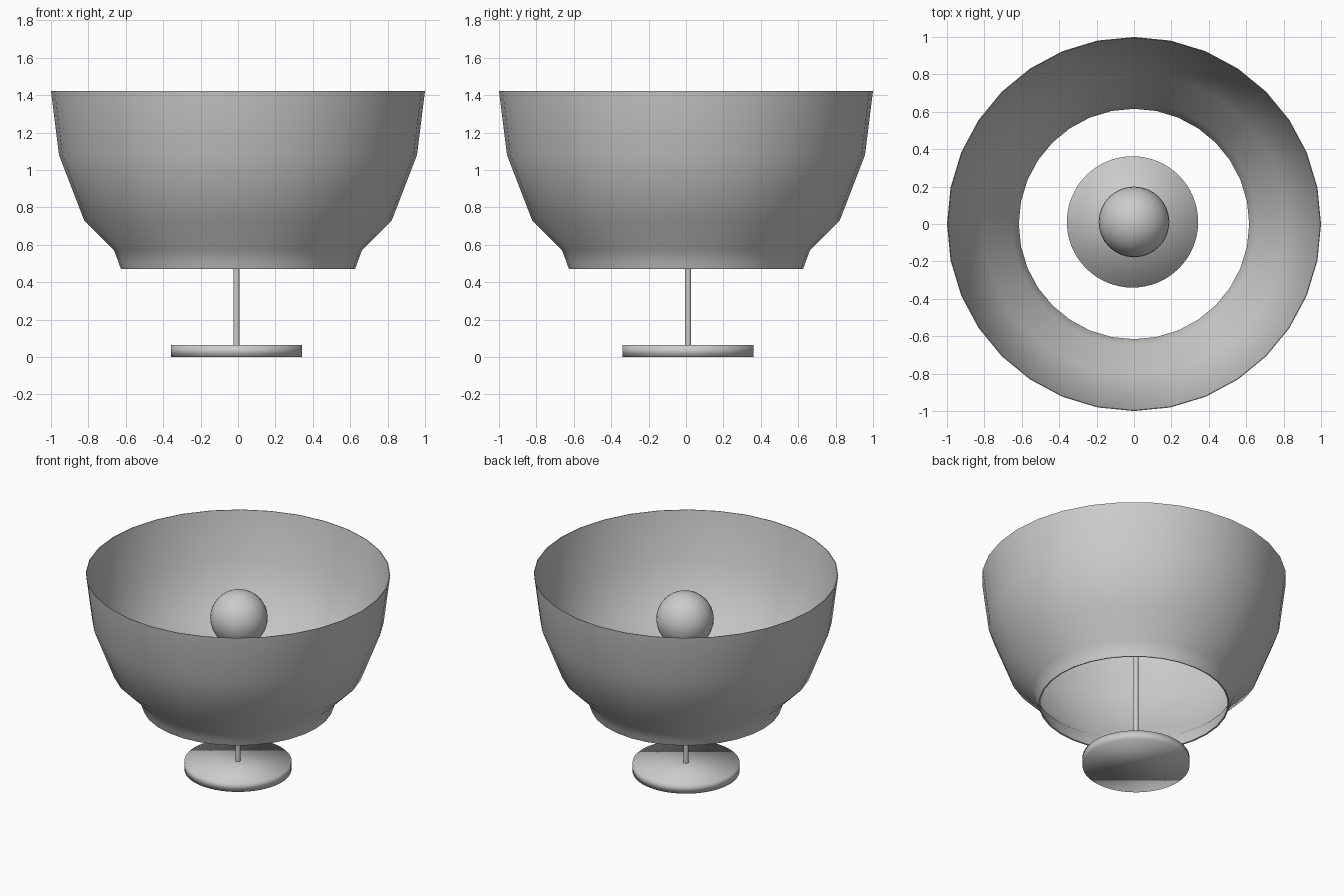
import bpy
import bmesh
from math import cos, sin, pi, radians

if "Cube" in bpy.data.objects:
    bpy.data.objects.remove(bpy.data.objects["Cube"], do_unlink=True)

grey = bpy.data.materials.new("plain grey")
grey.use_nodes = True
GREY = (0.6, 0.6, 0.6, 1)
grey.diffuse_color = GREY
grey.node_tree.nodes["Principled BSDF"].inputs["Base Color"].default_value = GREY


def lathe(name, profile, sides, centre=(0, 0), closed=False, cap=False):
    """Spin a (radius, height) profile around a vertical axis."""
    bm = bmesh.new()
    rings = []
    for r, z in profile:
        rings.append([bm.verts.new((centre[0] + r * cos(2 * pi * i / sides),
                                    centre[1] + r * sin(2 * pi * i / sides), z))
                      for i in range(sides)])
    pairs = list(zip(rings, rings[1:]))
    if closed:
        pairs.append((rings[-1], rings[0]))
    for a, b in pairs:
        for i in range(sides):
            j = (i + 1) % sides
            bm.faces.new((a[i], a[j], b[j], b[i]))
    if cap:
        bm.faces.new(rings[0])
        bm.faces.new(rings[-1])
    bmesh.ops.recalc_face_normals(bm, faces=bm.faces)
    mesh = bpy.data.meshes.new(name)
    bm.to_mesh(mesh)
    bm.free()
    obj = bpy.data.objects.new(name, mesh)
    bpy.context.collection.objects.link(obj)
    return obj


def finish(obj, angle=None):
    obj.data.materials.append(grey)
    bpy.ops.object.select_all(action="DESELECT")
    obj.select_set(True)
    bpy.context.view_layer.objects.active = obj
    if angle is None:
        bpy.ops.object.shade_smooth()
    else:
        bpy.ops.object.shade_smooth_by_angle(angle=radians(angle))


axis = (-0.008, 0.011)

# Thin-walled lamp shade, open at both ends, tapering to a fine upper rim
outer = [(0.626, 0.47), (0.638, 0.505), (0.664, 0.573),
         (0.822, 0.73), (0.957, 1.08), (1.0, 1.423)]
inner = [(0.996, 1.423), (0.945, 1.08), (0.81, 0.737),
         (0.652, 0.58), (0.616, 0.472)]
finish(lathe("lamp_shade", outer + inner, 32, closed=True), 40)

# Round foot
finish(lathe("base", [(0.351, 0), (0.351, 0.064)], 64, axis, cap=True))

# Slim post running up into the bulb
finish(lathe("stem", [(0.017, 0.06), (0.017, 0.95)], 24, axis, cap=True), 40)

# Round bulb
bpy.ops.mesh.primitive_uv_sphere_add(segments=32, ring_count=16, radius=0.189,
                                     location=(0, 0.011, 1.1))
bulb = bpy.context.object
bulb.name = "bulb"
finish(bulb)
